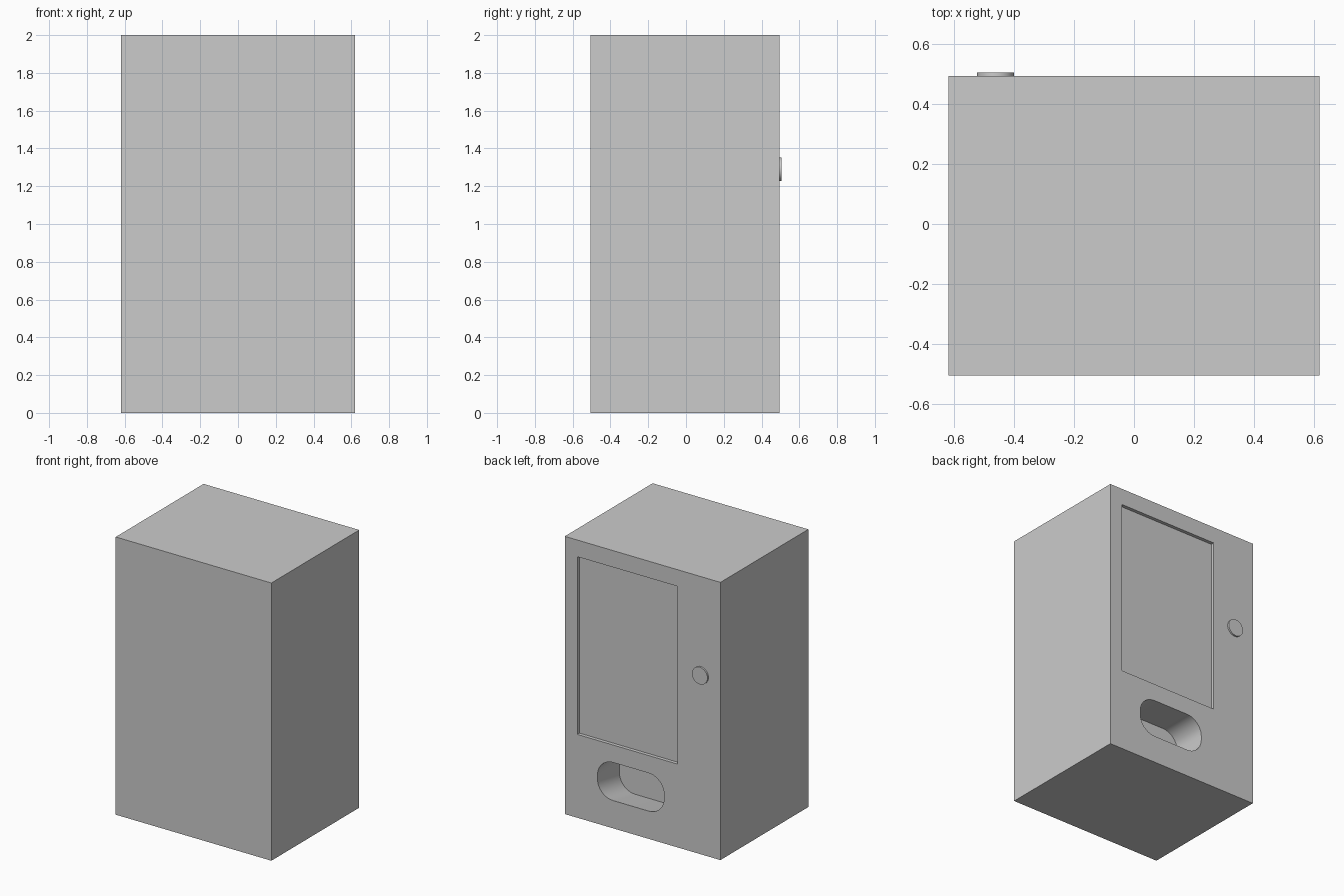
import bpy, bmesh, math

if "Cube" in bpy.data.objects:
    bpy.data.objects.remove(bpy.data.objects["Cube"])

FACE = 0.494      # plane of the detailed side
BACK = -0.506


def make_object(name, bm):
    bmesh.ops.recalc_face_normals(bm, faces=bm.faces)
    mesh = bpy.data.meshes.new(name)
    bm.to_mesh(mesh)
    bm.free()
    obj = bpy.data.objects.new(name, mesh)
    bpy.context.collection.objects.link(obj)
    return obj


def box(name, x0, x1, y0, y1, z0, z1):
    bm = bmesh.new()
    bmesh.ops.create_cube(bm, size=1)
    for v in bm.verts:
        v.co.x = x0 if v.co.x < 0 else x1
        v.co.y = y0 if v.co.y < 0 else y1
        v.co.z = z0 if v.co.z < 0 else z1
    return make_object(name, bm)


def rounded_rect(x0, x1, z0, z1, r, steps=10):
    corners = [(x1 - r, z1 - r), (x0 + r, z1 - r), (x0 + r, z0 + r), (x1 - r, z0 + r)]
    return [(cx + r * math.cos(a), cz + r * math.sin(a))
            for i, (cx, cz) in enumerate(corners)
            for a in [math.pi / 2 * (i + k / steps) for k in range(steps + 1)]]


def loft(name, sections):
    """Closed solid through (y, outline) sections."""
    bm = bmesh.new()
    rings = [[bm.verts.new((x, y, z)) for x, z in pts] for y, pts in sections]
    n = len(rings[0])
    for a, b in zip(rings, rings[1:]):
        for i in range(n):
            j = (i + 1) % n
            bm.faces.new((a[i], a[j], b[j], b[i]))
    bm.faces.new(rings[0])
    bm.faces.new(rings[-1])
    return make_object(name, bm)


def cut(target, cutter):
    cutter.hide_render = True
    mod = target.modifiers.new("cut", 'BOOLEAN')
    mod.operation = 'DIFFERENCE'
    mod.solver = 'EXACT'
    mod.object = cutter
    bpy.context.view_layer.objects.active = target
    bpy.ops.object.modifier_apply(modifier=mod.name)
    bpy.data.objects.remove(cutter)


def smooth(obj):
    bpy.ops.object.select_all(action='DESELECT')
    obj.select_set(True)
    bpy.context.view_layer.objects.active = obj
    bpy.ops.object.shade_smooth_by_angle(angle=math.radians(30))


# Cabinet
cabinet = box("cabinet", -0.62, 0.62, BACK, FACE, 0, 2)

# Shallow display window recess
cut(cabinet, box("window_cutter", -0.28, 0.52, FACE - 0.025, FACE + 0.05, 0.60, 1.88))

# Rounded dispensing slot, its floor dropping a little towards the inside
mouth = rounded_rect(-0.172, 0.36, 0.20, 0.474, 0.125)
inner = rounded_rect(-0.172, 0.36, 0.15, 0.474, 0.125)
cut(cabinet, loft("slot_cutter", [(FACE + 0.05, mouth), (FACE, mouth), (FACE - 0.25, inner)]))
smooth(cabinet)

# Round button beside the window
disc = [(-0.463 + 0.062 * math.cos(2 * math.pi * i / 32),
         1.29 + 0.062 * math.sin(2 * math.pi * i / 32)) for i in range(32)]
button = loft("button", [(FACE - 0.01, disc), (FACE + 0.012, disc)])
smooth(button)
